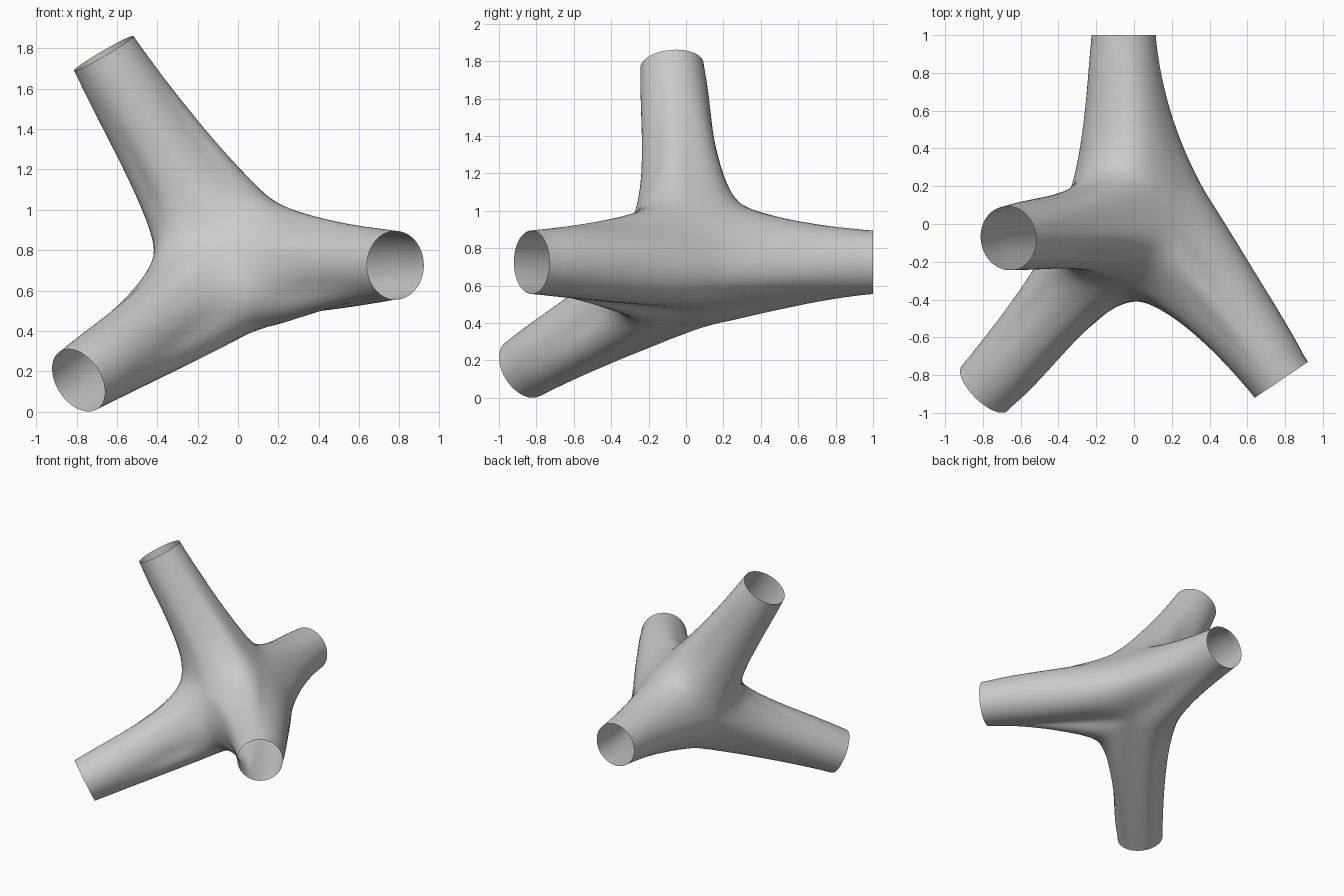
import bpy, bmesh, math
from itertools import combinations
from mathutils import Vector

cube = bpy.data.objects.get("Cube")
if cube:
    bpy.data.objects.remove(cube, do_unlink=True)

HUB = Vector((0, 0, 0.72))
RADIUS = 0.17
TAPER = 0.085
SEAM_STEPS, LENGTH_STEPS = 20, 28

# Open pipe ends: centre and outward axis
ENDS = {
    "up": (Vector((-0.665, -0.075, 1.775)), Vector((-0.5, -0.08, 0.86)).normalized()),
    "back": (Vector((-0.055, 1.0, 0.725)), Vector((0, 1, 0))),
    "left": (Vector((0.78, -0.825, 0.725)), Vector((0.56, -0.83, 0)).normalized()),
    "low": (Vector((-0.79, -0.87, 0.155)), Vector((-0.64, -0.65, -0.42)).normalized()),
}
SPOKE = {k: (c - HUB).normalized() for k, (c, a) in ENDS.items()}

# Hub distance where two pipes meet, and where three pipes meet
PAIR = {("up", "back"): 0.45, ("up", "left"): 0.40, ("up", "low"): 0.45,
        ("back", "left"): 0.42, ("back", "low"): 0.39, ("left", "low"): 0.45}
TRIPLE = {("up", "back", "left"): 0.33, ("up", "back", "low"): 0.38,
          ("up", "left", "low"): 0.37, ("back", "left", "low"): 0.285}

# The skin between these two pipes leans toward the first one
LEAN = {("back", "left"): 0.16}


def triple_direction(names):
    """Direction equally far from three pipe spokes."""
    a, b, c = (SPOKE[n] for n in names)
    d = (a - b).cross(a - c).normalized()
    return d if d.dot(a) > 0 else -d


def seam(pair):
    """Points and surface normals where two neighbouring pipes join."""
    ends = [t for t in TRIPLE if set(pair) <= set(t)]
    d0, d1 = (triple_direction(t) for t in ends)
    r0, r1 = (TRIPLE[t] for t in ends)

    def point(t):
        edge = r0 if t < 0.5 else r1
        bump = (0.5 - 0.5 * math.cos(2 * math.pi * t)) ** 1.3
        return d0.slerp(d1, t) * (edge + (PAIR[pair] - edge) * bump)

    result = []
    for s in range(SEAM_STEPS + 1):
        t = s / SEAM_STEPS
        p = point(t)
        normal = p.normalized()
        if 0 < s < SEAM_STEPS:
            along = (point(t + 0.01) - point(t - 0.01)).normalized()
            normal += SPOKE[pair[0]] * LEAN.get(pair, 0) * math.sin(math.pi * t)
            normal = (normal - along * normal.dot(along)).normalized()
        result.append((p, normal))
    return result


def strand(name, offset, normal):
    """Smooth curve from a seam point out to the open pipe end."""
    centre, axis = ENDS[name]
    start = HUB + offset
    side = start - centre
    radial = (side - axis * side.dot(axis)).normalized()
    finish = centre + radial * RADIUS
    span = (finish - start).length
    spoke = SPOKE[name]
    m0 = (spoke - normal * spoke.dot(normal)).normalized() * span * 0.75
    m1 = (axis - radial * TAPER) * span * 1.15
    for s in range(LENGTH_STEPS + 1):
        t = s / LENGTH_STEPS
        h = t * t * (3 - 2 * t)
        yield (start * (1 - h) + finish * h
               + m0 * t * (1 - t) ** 2 - m1 * t * t * (1 - t))


# Skin every pipe from its seams, then weld the seams together
bm = bmesh.new()
for pair in combinations(ENDS, 2):
    curve = seam(pair)
    for name in pair:
        grid = [[bm.verts.new(p) for p in strand(name, o, n)] for o, n in curve]
        for a, b in zip(grid, grid[1:]):
            for k in range(LENGTH_STEPS):
                bm.faces.new((a[k], b[k], b[k + 1], a[k + 1]))
bmesh.ops.remove_doubles(bm, verts=bm.verts, dist=0.0005)
bmesh.ops.recalc_face_normals(bm, faces=bm.faces)

# Fair the skin without shrinking it, while the open rims stay put
inner = [(v, [e.other_vert(v) for e in v.link_edges])
         for v in bm.verts if not v.is_boundary]
for step in range(120):
    factor = -0.505 if step % 2 else 0.5
    moves = [sum((n.co for n in near), Vector()) / len(near) - v.co for v, near in inner]
    for (v, near), move in zip(inner, moves):
        v.co += move * factor

# Turn the skin outward if needed
bm.normal_update()
flow = sum(f.normal.dot(f.calc_center_median() - HUB) * f.calc_area() for f in bm.faces)
if flow < 0:
    bmesh.ops.reverse_faces(bm, faces=bm.faces)

mesh = bpy.data.meshes.new("pipe_junction")
bm.to_mesh(mesh)
bm.free()
junction = bpy.data.objects.new("pipe_junction", mesh)
bpy.context.collection.objects.link(junction)
bpy.context.view_layer.objects.active = junction
junction.select_set(True)
bpy.ops.object.shade_smooth_by_angle(angle=math.radians(40))
